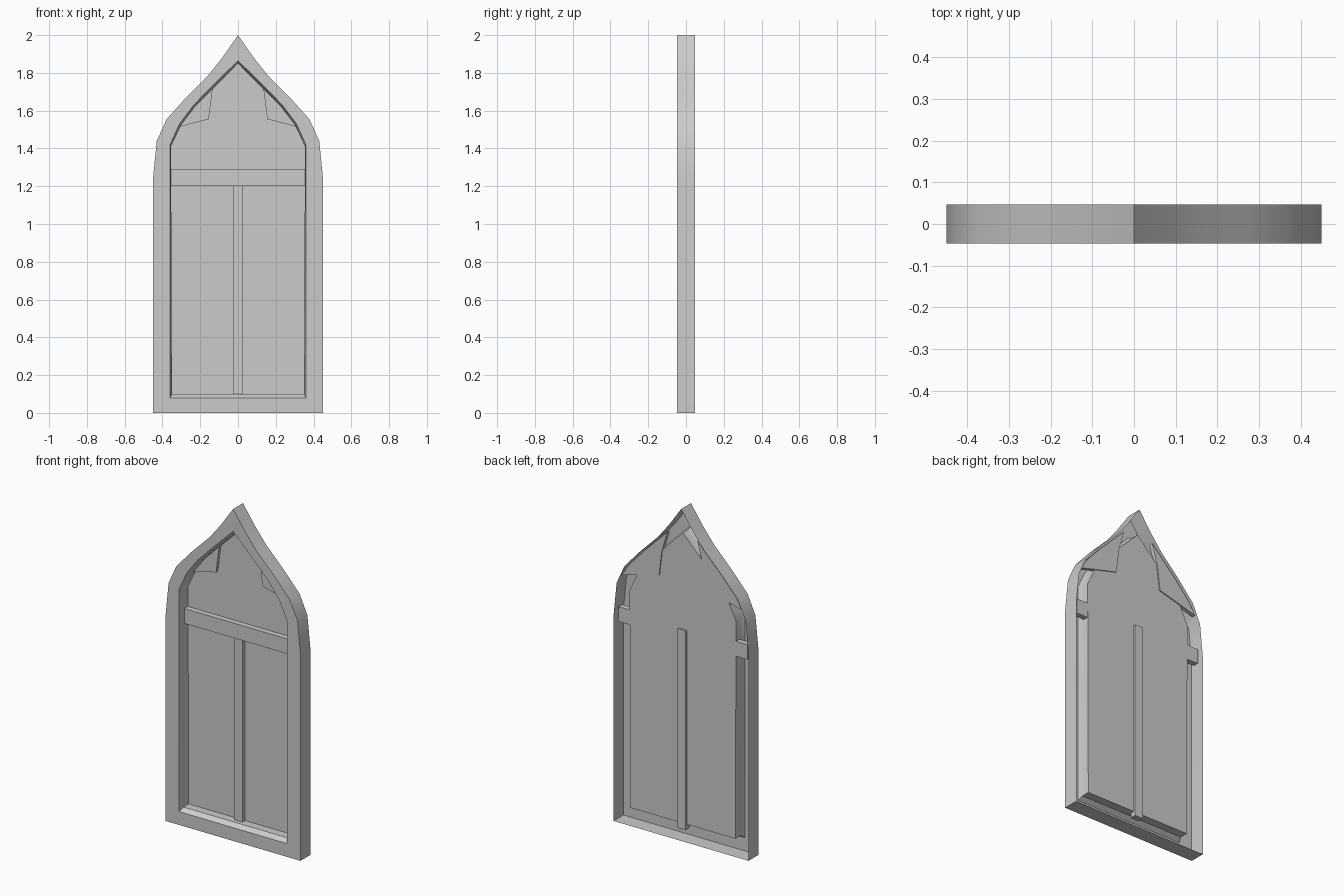
import bpy, bmesh

if "Cube" in bpy.data.objects:
    bpy.data.objects.remove(bpy.data.objects["Cube"])

Y0, Y1, YG = -0.047, 0.047, 0.03   # front, back and glass planes

# Right-hand halves of the outlines, bottom corner to apex (x, z)
OUTER = [(.45, 0), (.45, 1.24), (.43, 1.44), (.378, 1.555), (.27, 1.675), (.155, 1.79), (.08, 1.885), (0, 2)]
OPENING = [(.36, .08), (.36, 1.24), (.36, 1.42), (.31, 1.53), (.235, 1.63), (.14, 1.727), (.07, 1.796), (0, 1.865)]
RECESS = [(.35, .10), (.354, 1.24), (.355, 1.41), (.302, 1.522), (.228, 1.62), (.134, 1.715), (.067, 1.782), (0, 1.85)]


def mirrored(half):
    return half + [(-x, z) for x, z in reversed(half[:-1])]


def finish(name, bm, smooth=False):
    me = bpy.data.meshes.new(name)
    bm.to_mesh(me)
    bm.free()
    ob = bpy.data.objects.new(name, me)
    bpy.context.collection.objects.link(ob)
    if smooth:
        bpy.ops.object.select_all(action='DESELECT')
        ob.select_set(True)
        bpy.context.view_layer.objects.active = ob
        bpy.ops.object.shade_smooth_by_angle(angle=0.5)
    return ob


def loft(name, rings, cap_start=False, cap_end=False, smooth=False):
    """Skin a series of (outline, y) rings."""
    bm = bmesh.new()
    loops = [[bm.verts.new((x, y, z)) for x, z in pts] for pts, y in rings]
    n = len(loops[0])
    for a, b in zip(loops, loops[1:]):
        for i in range(n):
            j = (i + 1) % n
            bm.faces.new((a[i], a[j], b[j], b[i]))
    if cap_start:
        bm.faces.new(loops[0][::-1])
    if cap_end:
        bm.faces.new(loops[-1])
    if cap_start and cap_end:
        bmesh.ops.recalc_face_normals(bm, faces=bm.faces)
    return finish(name, bm, smooth)


def plate(name, pts, y0, y1):
    return loft(name, [(pts, y0), (pts, y1)], True, True)


def bar(name, x, z0, z1, y0, y1):
    return plate(name, [(-x, z0), (x, z0), (x, z1), (-x, z1)], y0, y1)


# Frame shell, open at the back: outer wall, front face, stepped reveal
outer, opening, recess = map(mirrored, (OUTER, OPENING, RECESS))
loft("window_frame", [(outer, Y1), (outer, Y0), (opening, Y0), (recess, -.02), (recess, YG)], smooth=True)

# Glass pane closing the recess
bm = bmesh.new()
bm.faces.new([bm.verts.new((x, YG, z)) for x, z in recess])
finish("glass_pane", bm)

# Crossbar and mullion
bar("crossbar", .43, 1.20, 1.29, -.005, .028)
bar("mullion", .027, .07, 1.27, .005, .042)

# Tracery spandrels in the arch
spandrel = [(.10, 1.83), (.137, 1.70), (.155, 1.555), (.405, 1.49), (.36, 1.56), (.26, 1.67), (.15, 1.78)]
for side, s in (("left", -1), ("right", 1)):
    plate("spandrel_" + side, [(s * x, z) for x, z in spandrel], .012, .036)
